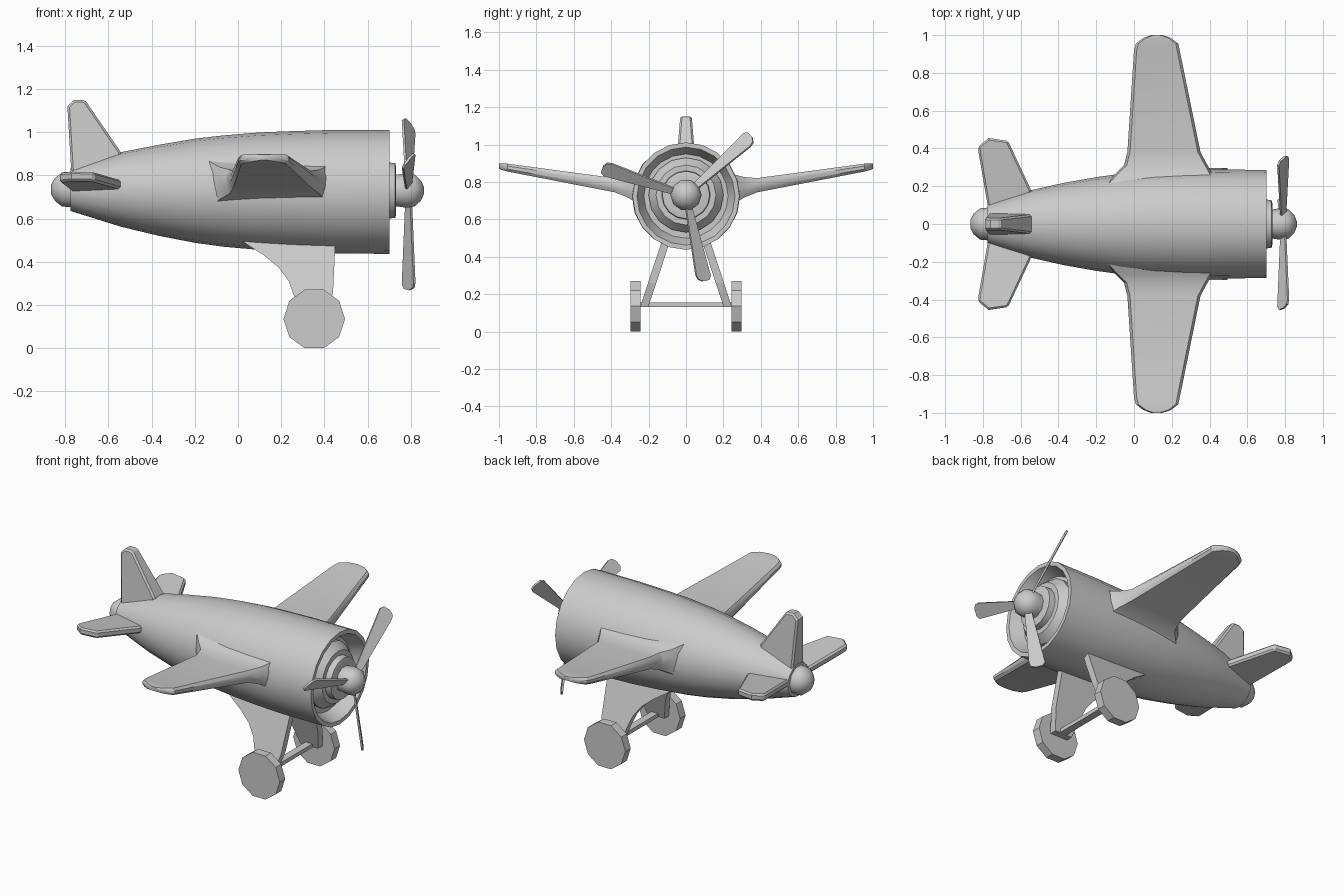
import bpy, bmesh
from math import sin, cos, pi, radians
from mathutils import Matrix, Vector

if "Cube" in bpy.data.objects:
    bpy.data.objects.remove(bpy.data.objects["Cube"])


def finish(name, bm, smooth=None, mirror=False, bevel=0):
    bmesh.ops.recalc_face_normals(bm, faces=bm.faces)
    me = bpy.data.meshes.new(name)
    bm.to_mesh(me)
    bm.free()
    ob = bpy.data.objects.new(name, me)
    bpy.context.collection.objects.link(ob)
    if smooth:
        bpy.ops.object.select_all(action='DESELECT')
        ob.select_set(True)
        bpy.context.view_layer.objects.active = ob
        bpy.ops.object.shade_smooth_by_angle(angle=radians(smooth))
    if bevel:
        b = ob.modifiers.new("bevel", 'BEVEL')
        b.width, b.segments = bevel, 1
        b.limit_method, b.angle_limit = 'ANGLE', radians(50)
    if mirror:
        m = ob.modifiers.new("mirror", 'MIRROR')
        m.use_axis = (False, True, False)
    return ob


def skin(name, rings, **kw):
    """Join equal-length point rings with quads and cap both ends."""
    bm = bmesh.new()
    vs = [[bm.verts.new(p) for p in r] for r in rings]
    n = len(rings[0])
    for a, b in zip(vs, vs[1:]):
        for i in range(n):
            j = (i + 1) % n
            bm.faces.new((a[i], a[j], b[j], b[i]))
    bm.faces.new(vs[0])
    bm.faces.new(vs[-1])
    return finish(name, bm, **kw)


def ellipse(x, zc, ry, rz, n):
    return [(x, ry * cos(2 * pi * i / n), zc + rz * sin(2 * pi * i / n)) for i in range(n)]


def lathe(name, profile, zc, n, **kw):
    return skin(name, [ellipse(x, zc, r, r, n) for x, r in profile], **kw)


def plate(name, outline, place, **kw):
    """Flat part: outline (u, v) placed on its two sides s = -1, +1."""
    return skin(name, [[place(u, v, s) for u, v in outline] for s in (-1, 1)], **kw)


# Fuselage with hollow cowl: x, centre z, half width, half height
body = [(-.775, .735, .105, .10), (-.54, .735, .18, .173), (-.37, .731, .218, .21),
        (-.2, .729, .248, .241), (-.07, .7275, .266, .2575), (.1, .727, .28, .272),
        (.25, .725, .286, .28), (.42, .724, .289, .286), (.702, .724, .286, .287),
        (.702, .724, .262, .262), (.62, .724, .225, .225)]
skin("fuselage", [ellipse(*s, 20) for s in body], smooth=35)

# Engine, spinner and tail cone
lathe("engine", [(.6, .2), (.64, .2), (.69, .16), (.69, .13), (.728, .127), (.732, .11), (.732, .07)],
      .73, 16, smooth=30)
lathe("spinner", [(.72, .075), (.78, .084), (.82, .077), (.848, .048), (.862, .015)], .73, 10, smooth=40)
lathe("tail_cone", [(-.76, .088), (-.815, .083), (-.848, .055), (-.865, .025)], .735, 10, smooth=40)

# Wings: y, trailing x, leading x, half thickness
wing = [(.2, -.16, .46, .12), (.265, -.10, .415, .075), (.31, -.053, .39, .055),
        (.38, -.035, .352, .038), (.92, 0, .242, .022), (.955, .01, .235, .021),
        (.985, .05, .195, .018), (1.0, .09, .15, .013)]


def wing_ring(y, a, b, t):
    e, zc = .014, .72 + .164 * y
    pts = [(a, -.4), (a + e, -1), (b - e, -1), (b, -.4), (b, .4), (b - e, 1), (a + e, 1), (a, .4)]
    return [(x, y, zc + t * k) for x, k in pts]


skin("wing", [wing_ring(*w) for w in wing], smooth=30, mirror=True)

# Tailplane and fin
plate("tailplane",
      [(-.545, .05), (-.545, .18), (-.667, .44), (-.77, .455), (-.825, .41), (-.823, .38), (-.775, .1), (-.775, .05)],
      lambda x, y, s: (x, y, .735 + .135 * y + .022 * s), mirror=True, bevel=.01)
plate("fin",
      [(-.543, .82), (-.543, .908), (-.704, 1.143), (-.72, 1.15), (-.76, 1.15), (-.79, 1.12), (-.773, .834), (-.77, .78)],
      lambda x, z, s: (x, s * (.054 - .08 * (z - .86)), z), bevel=.01)

# Propeller blades, pitched around their own length
for k in range(3):
    turn = Matrix.Rotation(radians(42 + 120 * k), 4, 'X')
    pitch = Matrix.Rotation(radians(35), 4, 'Y')

    def blade(u, c, s, turn=turn):
        # u along the blade, c across it, s through it
        a = radians(36)
        p = Vector((-c * sin(a) + s * .006 * cos(a), u, c * cos(a) + s * .006 * sin(a)))
        return turn @ p + Vector((.79, 0, .73))

    plate(f"propeller_blade_{k + 1}",
          [(.04, -.018), (.43, -.046), (.455, -.038), (.47, -.01), (.47, .03), (.45, .046), (.04, .018)], blade)

# Landing gear struts
plate("landing_gear_strut",
      [(-.03, .53), (.05, .475), (.12, .43), (.19, .372), (.235, .31), (.26, .24), (.29, .13),
       (.41, .13), (.44, .26), (.45, .47), (.45, .53)],
      lambda x, z, s: (x, .115 + .33 * (.46 - z) + .022 * s, z), mirror=True)

# Wheels: ten-sided discs standing on the ground
ring = [(.353 + .1425 * cos(pi * i / 5), .1355 + .1425 * sin(pi * i / 5)) for i in range(10)]
plate("wheel", ring, lambda x, z, s: (x, .27 + .027 * s, z), mirror=True)

# Axle bar between the struts
plate("axle", [(.33, .13), (.376, .13), (.376, .154), (.33, .154)], lambda x, z, s: (x, .25 * s, z))
